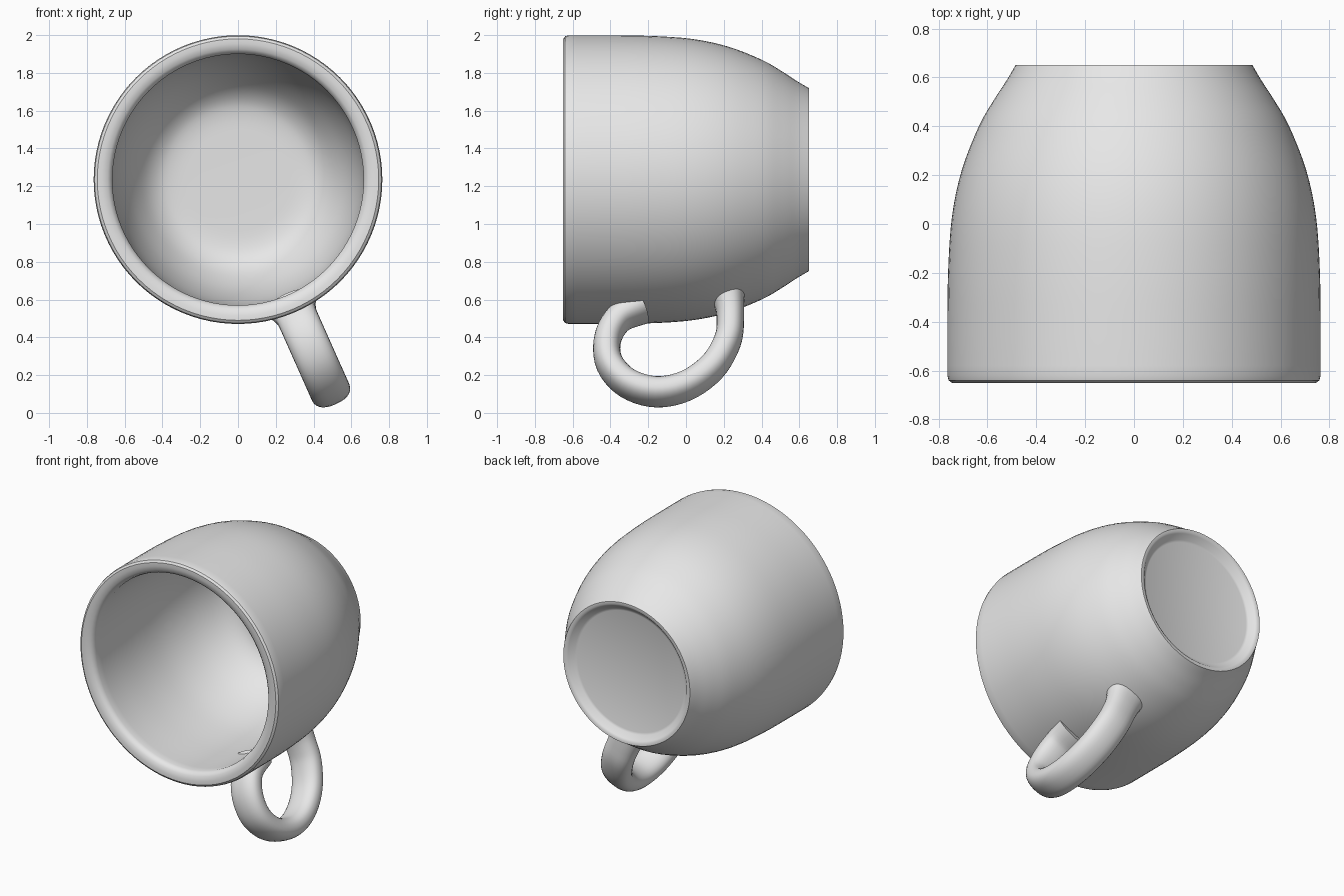
import bpy, bmesh, math
from mathutils import Vector

cube = bpy.data.objects.get("Cube")
if cube:
    bpy.data.objects.remove(cube)

AXIS_Z = 1.235                      # height of the mug's lying axis
HANDLE_ANGLE = math.radians(24)     # handle swings from straight down towards +x

clay = bpy.data.materials.new("grey clay")
clay.use_nodes = True
clay.diffuse_color = (0.8, 0.8, 0.8, 1)
clay.node_tree.nodes["Principled BSDF"].inputs["Base Color"].default_value = (0.8, 0.8, 0.8, 1)


def spline(points, steps=4):
    """Smooth curve through the given points."""
    pts = [Vector(p) for p in points]
    pts = [2 * pts[0] - pts[1]] + pts + [2 * pts[-1] - pts[-2]]
    out = []
    for a, b, c, d in zip(pts, pts[1:], pts[2:], pts[3:]):
        for i in range(steps):
            t = i / steps
            out.append(0.5 * (2 * b + (c - a) * t + (2 * a - 5 * b + 4 * c - d) * t * t
                              + (3 * b - a - 3 * c + d) * t ** 3))
    return out + [pts[-2]]


def skin(name, rings, smooth_angle):
    """Join closed rings of points into one capped, smooth surface."""
    bm = bmesh.new()
    loops = [[bm.verts.new(p) for p in ring] for ring in rings]
    n = len(loops[0])
    for a, b in zip(loops, loops[1:]):
        for i in range(n):
            j = (i + 1) % n
            bm.faces.new((a[i], a[j], b[j], b[i]))
    bm.faces.new(loops[0])
    bm.faces.new(loops[-1])
    bmesh.ops.recalc_face_normals(bm, faces=bm.faces)
    mesh = bpy.data.meshes.new(name)
    bm.to_mesh(mesh)
    bm.free()
    mesh.materials.append(clay)
    obj = bpy.data.objects.new(name, mesh)
    bpy.context.collection.objects.link(obj)
    bpy.ops.object.select_all(action="DESELECT")
    obj.select_set(True)
    bpy.context.view_layer.objects.active = obj
    bpy.ops.object.shade_smooth_by_angle(angle=math.radians(smooth_angle))
    return obj


def circle(radius, y, sides=96):
    turn = 2 * math.pi / sides
    return [(radius * math.cos(i * turn), y, AXIS_Z + radius * math.sin(i * turn))
            for i in range(sides)]


# Mug body: recessed foot, outer wall, rounded rim, inner wall and floor
foot = [(0.41, 0.605), (0.425, 0.61), (0.455, 0.642), (0.468, 0.65)]
outer = spline([(0.485, 0.65), (0.52, 0.59), (0.572, 0.51), (0.635, 0.4), (0.705, 0.22),
                (0.745, 0.03), (0.761, -0.2), (0.764, -0.45), (0.764, -0.62)])
rim = [(0.759, -0.64), (0.745, -0.65), (0.72, -0.65), (0.69, -0.642), (0.672, -0.627)]
inner = spline([(0.665, -0.605), (0.67, -0.4), (0.667, -0.15), (0.645, 0.08), (0.59, 0.28),
                (0.51, 0.43), (0.43, 0.51), (0.34, 0.54), (0.2, 0.545)])
skin("mug_body", [circle(r, y) for r, y in foot + outer + rim + inner], 35)

# Handle: oval tube swept along a loop of (y, distance from the axis)
out_dir = Vector((math.sin(HANDLE_ANGLE), 0, -math.cos(HANDLE_ANGLE)))
side = Vector((math.cos(HANDLE_ANGLE), 0, math.sin(HANDLE_ANGLE)))
loop = spline([(-0.24, 0.73), (-0.355, 0.8), (-0.415, 0.92), (-0.405, 1.06), (-0.31, 1.175),
               (-0.16, 1.225), (0, 1.19), (0.14, 1.08), (0.22, 0.93), (0.235, 0.8),
               (0.225, 0.67)], 5)
centre = Vector((0, 0, AXIS_Z)) - 0.01 * side
path = [centre + Vector((0, y, 0)) + r * out_dir for y, r in loop]
rings = []
SIDES = 28
last = len(path) - 1
for k, p in enumerate(path):
    tangent = (path[min(k + 1, last)] - path[max(k - 1, 0)]).normalized()
    normal = tangent.cross(side)
    flare = 1 + 0.2 * max(0, 1 - min(k, last - k) / 6) ** 2   # thicker where it meets the wall
    ring = []
    for i in range(SIDES):
        a = 2 * math.pi * i / SIDES
        c, s = math.cos(a), math.sin(a)
        u = math.copysign(abs(c) ** 0.85, c) * 0.108
        v = math.copysign(abs(s) ** 0.85, s) * 0.072
        ring.append(p + flare * (u * side + v * normal))
    rings.append(ring)
skin("handle", rings, 50)
